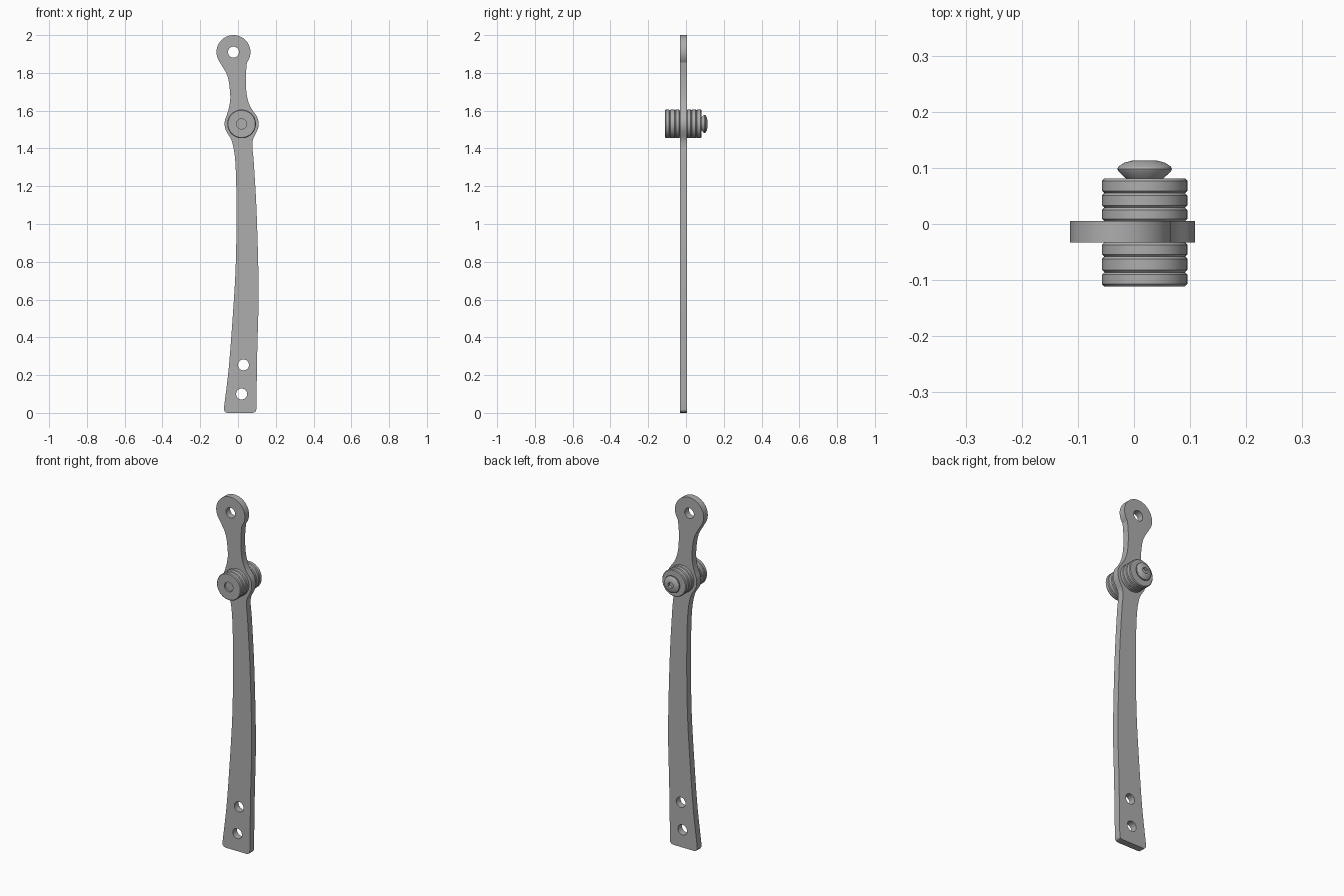
import bpy, bmesh, math
from mathutils import Vector, Matrix

cube = bpy.data.objects.get("Cube")
if cube:
    bpy.data.objects.remove(cube, do_unlink=True)

steel = bpy.data.materials.new("grey_steel")
steel.use_nodes = True
GREY = (0.42, 0.42, 0.42, 1)
steel.diffuse_color = GREY
steel.node_tree.nodes["Principled BSDF"].inputs["Base Color"].default_value = GREY

PIVOT = Vector((0.019, 1.53))
EYE = Vector((-0.024, 1.91))
FRONT, BACK = -0.033, 0.005      # plate faces along y
HOLE = 0.029


def arc(centre, radius, start, end, steps):
    angles = [math.radians(start + (end - start) * i / steps) for i in range(steps + 1)]
    return [centre + radius * Vector((math.cos(a), math.sin(a))) for a in angles]


def smooth_path(points, steps=6):
    """Catmull-Rom curve through the points, without its two end points."""
    pts = [Vector(p) for p in points]
    pts = [2 * pts[0] - pts[1]] + pts + [2 * pts[-1] - pts[-2]]
    out = []
    for a, b, c, d in zip(pts, pts[1:], pts[2:], pts[3:]):
        for i in range(steps):
            t = i / steps
            out.append(0.5 * (2 * b + (c - a) * t + (2 * a - 5 * b + 4 * c - d) * t * t
                              + (3 * b - a - 3 * c + d) * t ** 3))
    return out[1:]


def finish(obj, angle=30):
    bpy.ops.object.select_all(action='DESELECT')
    obj.select_set(True)
    bpy.context.view_layer.objects.active = obj
    if obj.type == 'CURVE':
        bpy.ops.object.convert(target='MESH')
        obj = bpy.context.object
    bpy.ops.object.shade_smooth_by_angle(angle=math.radians(angle))
    return obj


# Lever plate: outline with three round holes, extruded
eye = arc(EYE, 0.09, -38, 218, 40)
boss_left = arc(PIVOT, 0.09, 152, 208, 10)
boss_right = arc(PIVOT, 0.09, -28, 28, 10)
neck_left = [(-0.055, 1.78), (-0.041, 1.68), (-0.047, 1.62)]
blade_left = [(-0.03, 1.43), (-0.013, 1.31), (-0.008, 1.05), (-0.013, 0.757),
              (-0.031, 0.466), (-0.05, 0.228), (-0.074, 0.03)]
blade_right = [(0.097, 0.022), (0.102, 0.33), (0.109, 0.65), (0.099, 1.05),
               (0.084, 1.32), (0.076, 1.43)]
neck_right = [(0.066, 1.62), (0.047, 1.68), (0.041, 1.77)]
foot = [Vector(p) for p in ((-0.074, 0.03), (-0.073, 0.012), (-0.066, 0.003),
                            (-0.055, 0), (0.078, 0), (0.09, 0.004), (0.096, 0.012))]
outline = (eye + smooth_path([eye[-1], *neck_left, boss_left[0]])
           + boss_left + smooth_path([boss_left[-1], *blade_left]) + foot
           + [Vector(blade_right[0])] + smooth_path([*blade_right, boss_right[0]])
           + boss_right + smooth_path([boss_right[-1], *neck_right, eye[0]]))
loops = [outline]
for centre in (EYE, Vector((0.029, 0.254)), Vector((0.019, 0.1))):
    loops.append(arc(centre, HOLE, 0, 360, 32)[:-1])

curve = bpy.data.curves.new("lever_plate", 'CURVE')
curve.dimensions = '2D'
curve.fill_mode = 'BOTH'
curve.extrude = (BACK - FRONT) / 2
for loop in loops:
    spline = curve.splines.new('POLY')
    spline.points.add(len(loop) - 1)
    for point, co in zip(spline.points, loop):
        point.co = (co.x, co.y, 0, 1)
    spline.use_cyclic_u = True
curve.materials.append(steel)
plate = bpy.data.objects.new("lever_plate", curve)
plate.rotation_euler.x = math.pi / 2
plate.location.y = (FRONT + BACK) / 2
bpy.context.collection.objects.link(plate)
finish(plate)


def lathe(name, profile, closed=False, segments=48):
    """Spin (radius, y) points around the pivot axis."""
    bm = bmesh.new()
    verts = [bm.verts.new((r, y, 0)) for r, y in profile]
    edges = [bm.edges.new(pair) for pair in zip(verts, verts[1:])]
    if closed:
        edges.append(bm.edges.new((verts[-1], verts[0])))
    bmesh.ops.spin(bm, geom=verts + edges, cent=(0, 0, 0), axis=(0, 1, 0),
                   angle=math.tau, steps=segments, use_duplicate=False)
    bmesh.ops.remove_doubles(bm, verts=bm.verts, dist=0.0001)
    bmesh.ops.recalc_face_normals(bm, faces=bm.faces)
    mesh = bpy.data.meshes.new(name)
    bm.to_mesh(mesh)
    bm.free()
    mesh.materials.append(steel)
    obj = bpy.data.objects.new(name, mesh)
    obj.location = (PIVOT.x, 0, PIVOT.y)
    bpy.context.collection.objects.link(obj)
    return finish(obj)


# Washer stacks on both sides of the plate
def washer(name, y0, y1):
    r, c, inner = 0.076, 0.004, 0.027
    lathe(name, [(inner, y0), (r - c, y0), (r, y0 + c), (r, y1 - c),
                 (r - c, y1), (inner, y1)], closed=True)


for side, levels in (("front", (-0.111, -0.086, -0.058, FRONT)),
                     ("back", (BACK, 0.029, 0.055, 0.081))):
    for i, (y0, y1) in enumerate(zip(levels, levels[1:])):
        washer(f"{side}_washer_{i + 1}", y0, y1)

# Bolt: shank recessed at the front, flared domed head at the back
bolt = lathe("pivot_bolt", [(0, -0.1), (0.027, -0.1), (0.027, 0.079), (0.032, 0.08),
                            (0.047, 0.094), (0.0485, 0.098), (0.047, 0.102),
                            (0.037, 0.109), (0.022, 0.113), (0, 0.113)])

# Hexagonal socket cut into the bolt head
bm = bmesh.new()
bmesh.ops.create_cone(bm, cap_ends=True, segments=6, radius1=0.018, radius2=0.018, depth=0.04,
                      matrix=Matrix.Rotation(math.pi / 2, 4, 'X'))
mesh = bpy.data.meshes.new("socket_cutter")
bm.to_mesh(mesh)
bm.free()
mesh.materials.append(steel)
cutter = bpy.data.objects.new("socket_cutter", mesh)
cutter.location = (PIVOT.x, 0.117, PIVOT.y)
bpy.context.collection.objects.link(cutter)
cutter.hide_render = True
cutter.hide_set(True)
cut = bolt.modifiers.new("socket", 'BOOLEAN')
cut.operation = 'DIFFERENCE'
cut.solver = 'EXACT'
cut.object = cutter
